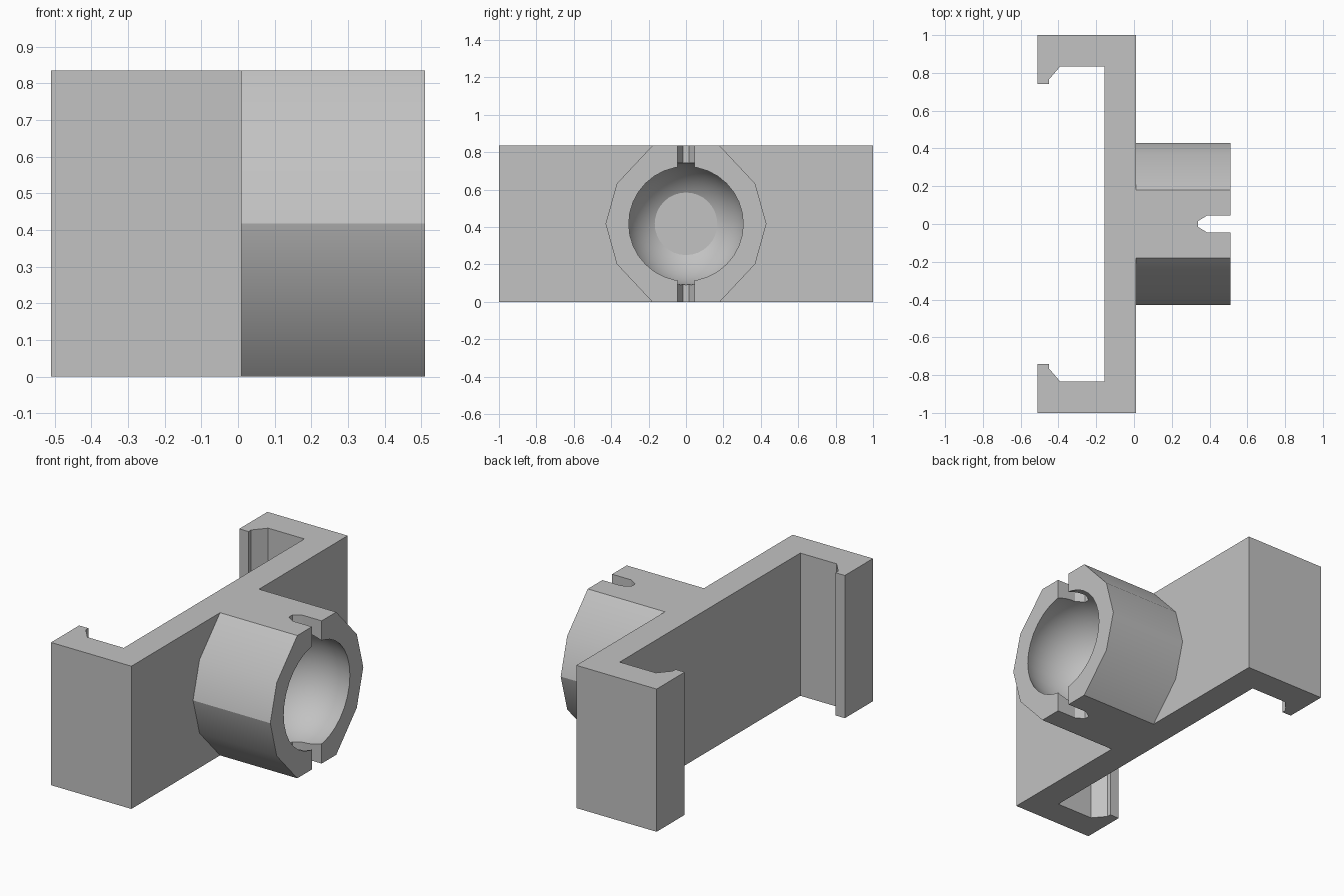
import bpy, bmesh, math
from mathutils import Matrix, Vector

default_cube = bpy.data.objects.get("Cube")
if default_cube:
    bpy.data.objects.remove(default_cube, do_unlink=True)

HEIGHT = 0.835
MID = HEIGHT / 2

grey = bpy.data.materials.new("matte_grey")
grey.use_nodes = True
colour = (0.54, 0.54, 0.54, 1)
grey.diffuse_color = colour
grey.node_tree.nodes["Principled BSDF"].inputs["Base Color"].default_value = colour


def finish(name, bm):
    bmesh.ops.recalc_face_normals(bm, faces=bm.faces)
    mesh = bpy.data.meshes.new(name)
    bm.to_mesh(mesh)
    bm.free()
    mesh.materials.append(grey)
    obj = bpy.data.objects.new(name, mesh)
    bpy.context.collection.objects.link(obj)
    return obj


def prism(name, points, offset):
    """Extrude a closed outline of 3D points along an offset."""
    bm = bmesh.new()
    face = bm.faces.new([bm.verts.new(p) for p in points])
    extruded = bmesh.ops.extrude_face_region(bm, geom=[face])["geom"]
    verts = [g for g in extruded if isinstance(g, bmesh.types.BMVert)]
    bmesh.ops.translate(bm, verts=verts, vec=offset)
    return finish(name, bm)


def combine(target, tool, operation):
    """Apply a boolean and discard the tool."""
    mod = target.modifiers.new(operation.title(), "BOOLEAN")
    mod.operation = operation
    mod.solver = "EXACT"
    mod.object = tool
    bpy.context.view_layer.objects.active = target
    bpy.ops.object.modifier_apply(modifier=mod.name)
    bpy.data.objects.remove(tool, do_unlink=True)


# Bracket: back plate with a hooked arm at each end
half = [(0.01, 1), (-0.51, 1), (-0.51, 0.74), (-0.45, 0.74),
        (-0.45, 0.765), (-0.39, 0.835), (-0.155, 0.835)]
outline = half + [(x, -y) for x, y in reversed(half)]
bracket = prism("clip_bracket", [(x, y, 0) for x, y in outline], (0, 0, HEIGHT))

# Faceted socket body, flattened at top and bottom
upper = [(0.43, 0), (0.37, 0.215), (0.18, MID)]
ring = upper + [(-y, z) for y, z in reversed(upper)]
ring += [(y, -z) for y, z in reversed(ring[1:-1])]
body = prism("socket_body", [(-0.05, y, z + MID) for y, z in ring], (0.56, 0, 0))
combine(bracket, body, "UNION")

# Ball cavity with a flat floor
bm = bmesh.new()
bmesh.ops.create_uvsphere(bm, u_segments=32, v_segments=32, radius=0.33,
                          matrix=Matrix.Translation((0.387, 0, MID))
                          @ Matrix.Rotation(math.pi / 2, 4, "Y"))
bmesh.ops.bisect_plane(bm, geom=bm.verts[:] + bm.edges[:] + bm.faces[:],
                       plane_co=Vector((0.103, 0, 0)), plane_no=Vector((1, 0, 0)),
                       clear_inner=True)
bmesh.ops.holes_fill(bm, edges=[e for e in bm.edges if e.is_boundary], sides=0)
combine(bracket, finish("ball_cavity", bm), "DIFFERENCE")

# Flex slot with a tapered end, through top and bottom
side = [(0.6, 0.045), (0.387, 0.045), (0.34, 0.016)]
slot_outline = side + [(x, -y) for x, y in reversed(side)]
slot = prism("flex_slot", [(x, y, -0.1) for x, y in slot_outline], (0, 0, HEIGHT + 0.2))
combine(bracket, slot, "DIFFERENCE")

# Smooth the cavity, keep edges crisp
bpy.ops.object.select_all(action="DESELECT")
bracket.select_set(True)
bpy.context.view_layer.objects.active = bracket
bpy.ops.object.shade_smooth_by_angle(angle=math.radians(30))
